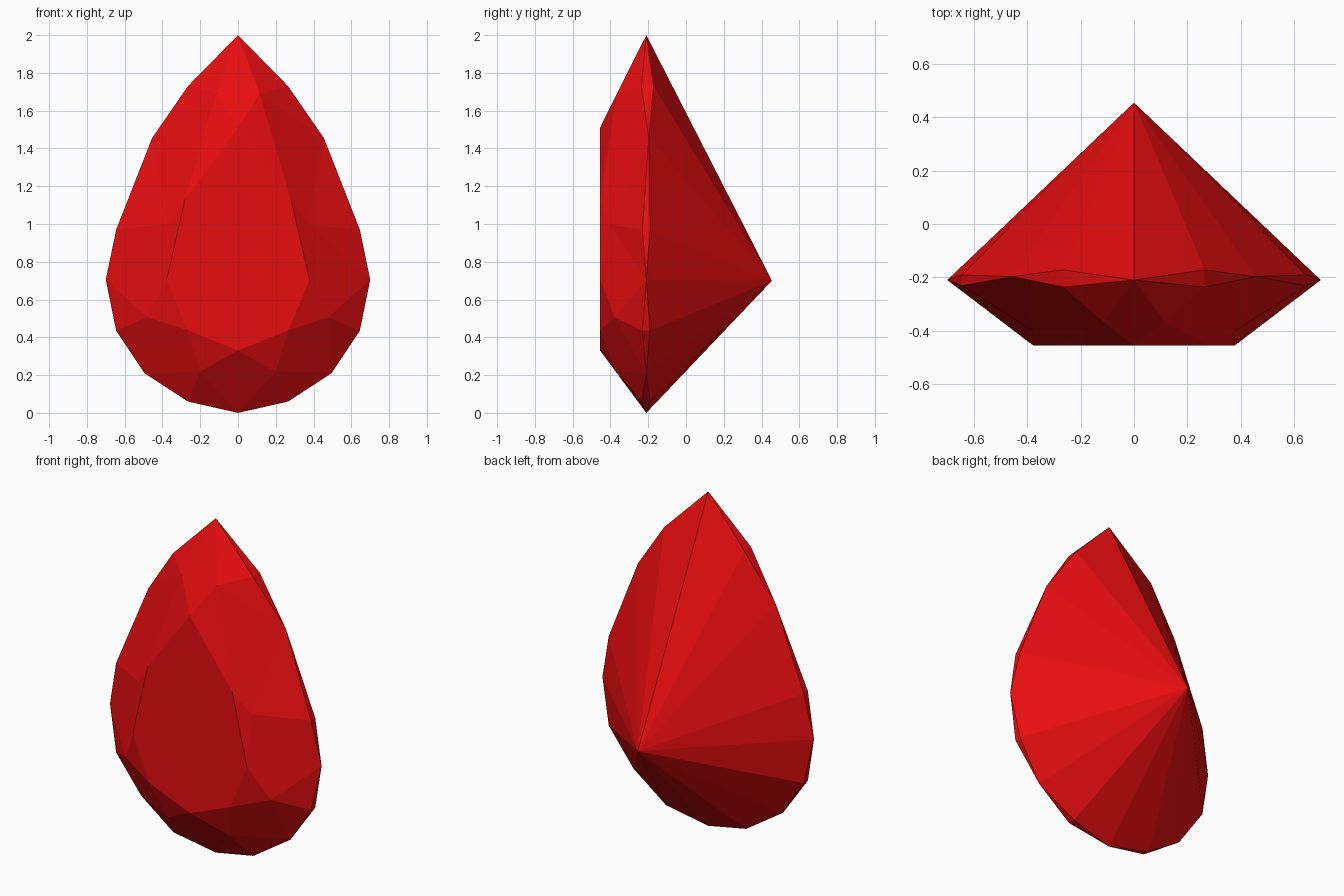
import bpy
import bmesh

if "Cube" in bpy.data.objects:
    bpy.data.objects.remove(bpy.data.objects["Cube"])

TABLE_Y, GIRDLE_Y, CULET_Y = -0.455, -0.21, 0.455

# Right-hand half outlines, from the tip down to the rounded end
# Girdle: x, front y, back y, z (front and back meet at the kite tips)
girdle_half = [
    (0.0, GIRDLE_Y, GIRDLE_Y, 2.0),
    (0.265, -0.236, -0.172, 1.73),
    (0.455, -0.197, -0.197, 1.455),
    (0.645, -0.231, -0.191, 0.97),
    (0.70, GIRDLE_Y, GIRDLE_Y, 0.705),
    (0.645, -0.231, -0.191, 0.435),
    (0.495, GIRDLE_Y, GIRDLE_Y, 0.21),
    (0.265, -0.233, -0.19, 0.06),
    (0.0, GIRDLE_Y, GIRDLE_Y, 0.0),
]
# Table corners: x, z
table_half = [(0, 1.51), (0.28, 1.13), (0.378, 0.705), (0.268, 0.438), (0, 0.33)]
# Crown points between neighbouring kites: x, y, z
star_half = [(0.115, -0.366, 1.69), (0.372, -0.405, 1.0),
             (0.48, -0.377, 0.507), (0.2, -0.372, 0.22)]


def full_ring(half):
    """Close a half outline by mirroring every point off the centre line."""
    return half + [(-p[0], *p[1:]) for p in reversed(half) if p[0] > 0]


bm = bmesh.new()
front, back = [], []
for x, yf, yb, z in full_ring(girdle_half):
    f = bm.verts.new((x, yf, z))
    front.append(f)
    back.append(f if yf == yb else bm.verts.new((x, yb, z)))
table = [bm.verts.new((x, TABLE_Y, z)) for x, z in full_ring(table_half)]
star = [bm.verts.new(p) for p in full_ring(star_half)]
culet = bm.verts.new((0, CULET_Y, 0.70))

# Table facet
bm.faces.new(table)

# Crown: kites, star facets and upper girdle facets
for i in range(8):
    tip, odd, nxt = 2 * i, 2 * i + 1, (2 * i + 2) % 16
    bm.faces.new((table[i], star[i - 1], front[tip], star[i]))
    bm.faces.new((table[i], star[i], table[(i + 1) % 8]))
    bm.faces.new((star[i], front[tip], front[odd]))
    bm.faces.new((star[i], front[odd], front[nxt]))
    # Thin girdle slivers
    bm.faces.new((front[tip], front[odd], back[odd]))
    bm.faces.new((front[odd], front[nxt], back[odd]))

# Pavilion: fan of facets meeting at the rear point
for i in range(16):
    bm.faces.new((back[i], back[(i + 1) % 16], culet))

bmesh.ops.recalc_face_normals(bm, faces=bm.faces[:])
mesh = bpy.data.meshes.new("pear_cut_gem")
bm.to_mesh(mesh)
bm.free()

# Single red stone colour
red = bpy.data.materials.new("ruby_red")
red.diffuse_color = (0.80, 0.004, 0.005, 1.0)
red.use_nodes = True
red.node_tree.nodes["Principled BSDF"].inputs["Base Color"].default_value = red.diffuse_color
mesh.materials.append(red)

gem = bpy.data.objects.new("pear_cut_gem", mesh)
bpy.context.collection.objects.link(gem)
